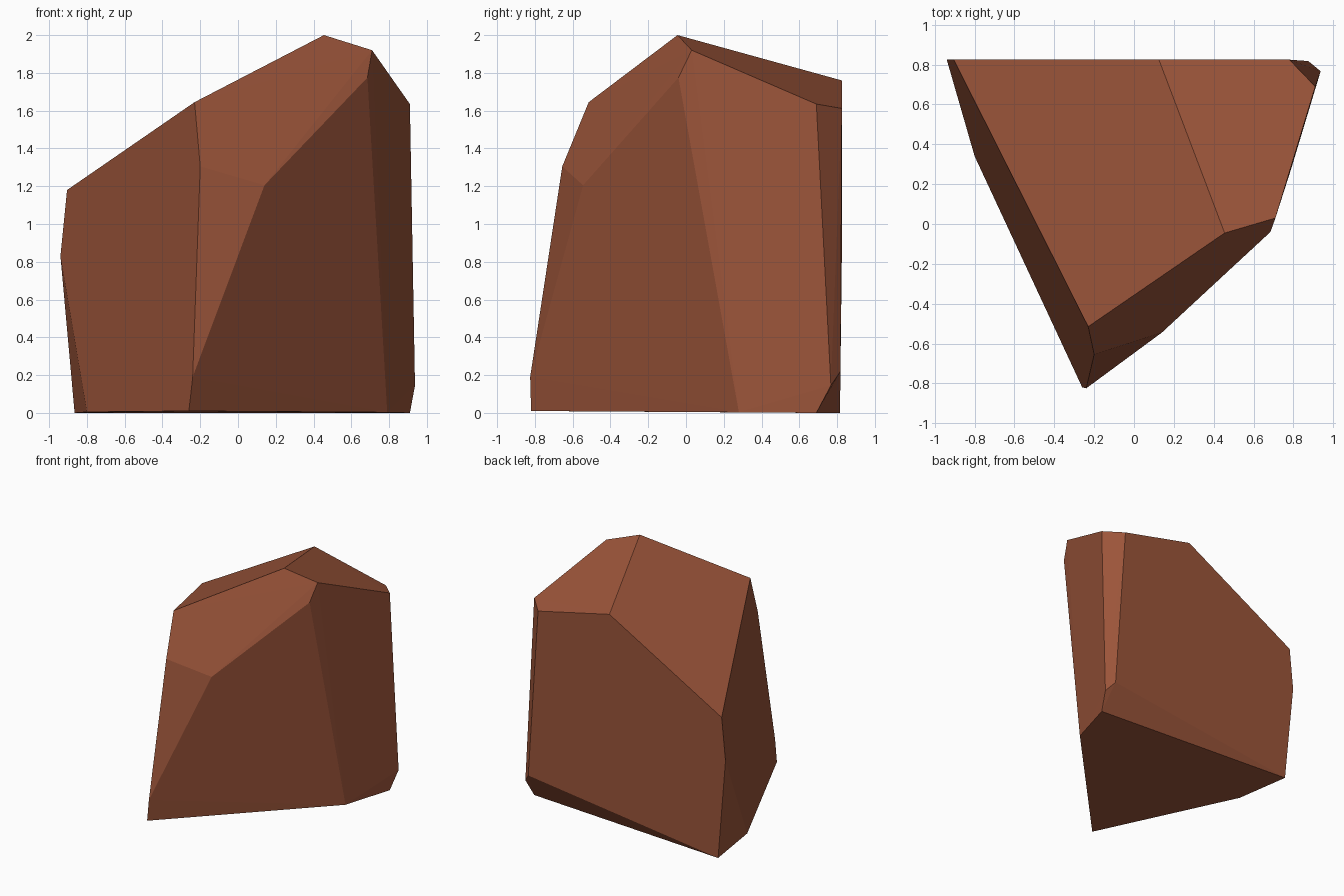
import bpy, bmesh, math

if "Cube" in bpy.data.objects:
    bpy.data.objects.remove(bpy.data.objects["Cube"])

# Single reddish-brown stone colour
stone = bpy.data.materials.new("reddish brown stone")
stone.diffuse_color = (0.33, 0.09, 0.042, 1.0)
stone.use_nodes = True
stone.node_tree.nodes["Principled BSDF"].inputs["Base Color"].default_value = stone.diffuse_color

# Corner points of the faceted boulder, grouped by region
crown = [(0.455, -0.045, 2.0), (0.71, 0.03, 1.92), (0.125, 0.825, 1.76),
         (-0.23, -0.515, 1.645), (0.91, 0.69, 1.635), (0.78, 0.825, 1.612),
         (-0.905, 0.825, 1.18)]
flanks = [(0.685, -0.04, 1.775), (-0.20, -0.655, 1.305), (0.14, -0.545, 1.205),
          (-0.94, 0.825, 0.83), (0.875, 0.818, 0.22), (-0.24, -0.825, 0.19),
          (0.937, 0.767, 0.145)]
base = [(-0.26, -0.82, 0.01), (0.79, 0.28, 0.003), (0.91, 0.69, 0.0),
        (-0.865, 0.815, 0.0), (-0.80, 0.34, 0.005)]

# Wrap the corners in a convex skin and merge nearly flat triangles
bm = bmesh.new()
for p in crown + flanks + base:
    bm.verts.new(p)
bmesh.ops.convex_hull(bm, input=bm.verts[:])
bmesh.ops.dissolve_limit(bm, angle_limit=math.radians(1.0),
                         verts=bm.verts[:], edges=bm.edges[:])
bmesh.ops.recalc_face_normals(bm, faces=bm.faces[:])

mesh = bpy.data.meshes.new("boulder")
bm.to_mesh(mesh)
bm.free()
mesh.materials.append(stone)
boulder = bpy.data.objects.new("boulder", mesh)
bpy.context.collection.objects.link(boulder)
